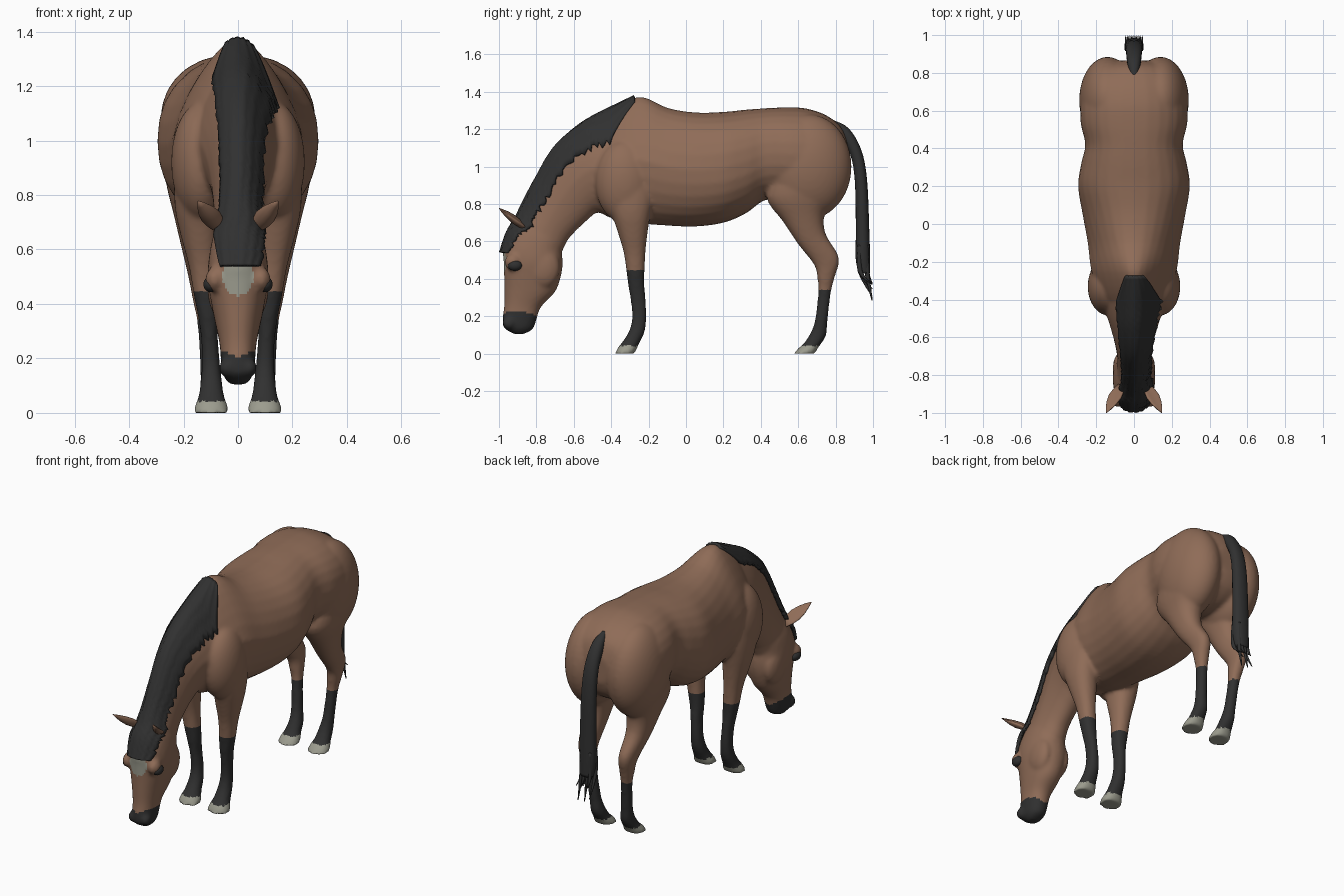
import bpy, bmesh, math, random
from mathutils import Vector, Matrix

if "Cube" in bpy.data.objects:
    bpy.data.objects.remove(bpy.data.objects["Cube"])

random.seed(4)


def material(name, rgb):
    m = bpy.data.materials.new(name)
    m.diffuse_color = (*rgb, 1)
    m.use_nodes = True
    m.node_tree.nodes["Principled BSDF"].inputs["Base Color"].default_value = m.diffuse_color
    return m


BROWN = material("bay_brown", (0.275, 0.15, 0.096))
DARK = material("charcoal_black", (0.03, 0.03, 0.03))
GREY = material("hoof_grey", (0.33, 0.33, 0.27))


# A ring is (y1, z1, y2, z2, half width, centre x, narrowing at point 1)
def full(r):
    return tuple(r) + (0,) * (7 - len(r))


def spline(rings, per):
    """Catmull-Rom interpolation of ring values."""
    R = [full(r) for r in rings]
    out = []
    for i in range(len(R) - 1):
        a, b, c, d = R[max(i - 1, 0)], R[i], R[i + 1], R[min(i + 2, len(R) - 1)]
        for j in range(per):
            t = j / per
            out.append(tuple(0.5 * (2*q + (s-p)*t + (2*p-5*q+4*s-u)*t*t + (3*q-p-3*s+u)*t**3)
                             for p, q, s, u in zip(a, b, c, d)))
    return out + [R[-1]]


def ring_point(r, a, side=1, p=0.9):
    y1, z1, y2, z2, hw, cx, k = r
    c, s = math.cos(a), math.sin(a)
    c2, s2 = math.copysign(abs(c) ** p, c), math.copysign(abs(s) ** p, s)
    return Vector((side * cx + hw * s2 * (1 - k * max(0, c)),
                   (y1 + y2) / 2 + (y1 - y2) / 2 * c2,
                   (z1 + z2) / 2 + (z1 - z2) / 2 * c2))


def loft(bm, rings, side=1, n=28, per=4):
    loops = [[bm.verts.new(ring_point(r, 2 * math.pi * i / n, side)) for i in range(n)]
             for r in spline(rings, per)]
    for A, B in zip(loops, loops[1:]):
        for i in range(n):
            j = (i + 1) % n
            bm.faces.new((A[i], A[j], B[j], B[i]))
    bm.faces.new(loops[0])
    bm.faces.new(loops[-1])


def ball(bm, loc, rad):
    bmesh.ops.create_icosphere(bm, subdivisions=4, radius=1,
                               matrix=Matrix.Translation(loc) @ Matrix.Diagonal((*rad, 1)))


def finish(bm, name, *mats):
    bmesh.ops.recalc_face_normals(bm, faces=bm.faces[:])
    me = bpy.data.meshes.new(name)
    bm.to_mesh(me)
    bm.free()
    for m in mats:
        me.materials.append(m)
    for f in me.polygons:
        f.use_smooth = True
    ob = bpy.data.objects.new(name, me)
    bpy.context.collection.objects.link(ob)
    return ob


# Trunk, neck and head
trunk = [(-.45, 1.20, -.45, .84, .10, 0, .4), (-.40, 1.30, -.40, .75, .17, 0, .5),
         (-.25, 1.375, -.25, .70, .225, 0, .5), (-.10, 1.315, -.10, .685, .245, 0, .25),
         (.05, 1.29, .05, .68, .272, 0, .1), (.20, 1.293, .20, .70, .296),
         (.32, 1.305, .32, .75, .28), (.42, 1.312, .42, .82, .258), (.53, 1.317, .53, .82, .282),
         (.64, 1.312, .64, .80, .282), (.75, 1.275, .75, .82, .25),
         (.83, 1.21, .83, .88, .18), (.865, 1.12, .865, .96, .08)]
neck = [(-.25, 1.37, -.20, .72, .20, 0, .5), (-.42, 1.29, -.38, .72, .17, 0, .5),
        (-.56, 1.21, -.47, .755, .135, 0, .4), (-.695, 1.09, -.52, .72, .108, 0, .35),
        (-.79, .93, -.58, .665, .092, 0, .3), (-.855, .80, -.63, .61, .088, 0, .25),
        (-.895, .72, -.66, .55, .092, 0, .1)]
head = [(-.92, .105, -.87, .105, .03), (-.975, .14, -.82, .13, .053), (-.98, .19, -.80, .18, .062),
        (-.972, .26, -.775, .25, .068), (-.972, .34, -.70, .33, .085), (-.973, .42, -.667, .42, .102),
        (-.975, .49, -.66, .49, .112), (-.977, .56, -.665, .56, .108), (-.94, .65, -.66, .62, .095),
        (-.89, .73, -.70, .68, .07)]
# Legs, from body to sole
front_leg = [(-.46, .98, -.18, .98, .095, .135), (-.43, .84, -.17, .84, .09, .145),
             (-.395, .74, -.19, .74, .082, .148), (-.365, .65, -.205, .65, .07, .14),
             (-.333, .54, -.217, .54, .053, .128), (-.317, .43, -.222, .43, .045, .117),
             (-.308, .36, -.222, .36, .038, .11), (-.295, .28, -.215, .28, .031, .105),
             (-.288, .19, -.212, .19, .033, .10), (-.305, .12, -.222, .115, .039, .098),
             (-.342, .06, -.25, .055, .048, .098), (-.362, .035, -.262, .03, .058, .098),
             (-.38, 0, -.275, 0, .066, .098)]
hind_leg = [(.50, 1.0, .86, 1.0, .12, .155), (.43, .84, .82, .86, .11, .155),
            (.52, .705, .745, .76, .085, .152), (.60, .585, .745, .645, .062, .147),
            (.685, .475, .818, .515, .045, .136), (.703, .40, .795, .41, .038, .126),
            (.707, .33, .775, .33, .031, .118), (.69, .18, .757, .18, .032, .107),
            (.665, .11, .75, .10, .038, .10), (.63, .055, .72, .05, .046, .10),
            (.605, .033, .705, .03, .055, .10), (.575, 0, .69, 0, .063, .10)]

bm = bmesh.new()
for part in (trunk, neck, head):
    loft(bm, part)
for s in (-1, 1):
    loft(bm, front_leg, s)
    loft(bm, hind_leg, s)
    ball(bm, (s * .135, -.33, .92), (.11, .155, .22))    # shoulder
    ball(bm, (s * .14, .655, 1.0), (.15, .23, .28))      # rump
    ball(bm, (s * .065, -.765, .46), (.047, .09, .11))   # cheek
    ball(bm, (s * .04, -.945, .165), (.03, .036, .035))  # nostril
    ball(bm, (s * .085, -.925, .49), (.035, .045, .045)) # brow
raw = finish(bm, "body_parts")

# Fuse the parts into one smooth skin
m = raw.modifiers.new("fuse", 'REMESH')
m.mode = 'VOXEL'
m.voxel_size = .0105
m = raw.modifiers.new("soften", 'SMOOTH')
m.factor = .5
m.iterations = 7
skin = bpy.data.meshes.new_from_object(raw.evaluated_get(bpy.context.evaluated_depsgraph_get()))
bpy.data.objects.remove(raw)
skin.materials.clear()
for mt in (BROWN, DARK, GREY):
    skin.materials.append(mt)
# Stockings, hooves, muzzle and forehead star
for f in skin.polygons:
    x, y, z = f.center
    f.use_smooth = True
    k = 0
    if y < -.6:
        if z < .205 + .02 * min(1, abs(x) / .05) - .25 * max(0, y + .87):
            k = 1
        elif f.normal.y < -.3 and (x / .058) ** 2 + ((z - .50) / .07) ** 2 < 1:
            k = 2
    elif z < .042:
        k = 2
    elif z < (.45 if y < 0 else .345):
        k = 1
    f.material_index = k
bpy.context.collection.objects.link(bpy.data.objects.new("horse_body", skin))

# Eyes
bm = bmesh.new()
for s in (-1, 1):
    ball(bm, (s * .1, -.915, .472), (.027, .038, .029))
finish(bm, "eyes", DARK)

# Ears: flattened leaves with a hollow front
bm = bmesh.new()
for s in (-1, 1):
    base, tip = Vector((s * .065, -.855, .675)), Vector((s * .147, -1.0, .778))
    axis = (tip - base).normalized()
    wide = axis.cross(Vector((-s * .3, -.5, -.8))).normalized()
    thick = axis.cross(wide)
    loops = []
    for t, w in ((0, .022), (.2, .033), (.42, .038), (.65, .03), (.85, .016), (1, .002)):
        loops.append([bm.verts.new(base.lerp(tip, t) + wide * w * math.cos(a)
                                   + thick * w * (.45 * math.sin(a) + .35 * math.cos(a) ** 2 - .2))
                      for a in (i * math.pi / 8 for i in range(16))])
    for A, B in zip(loops, loops[1:]):
        for i in range(16):
            bm.faces.new((A[i], A[(i + 1) % 16], B[(i + 1) % 16], B[i]))
    bm.faces.new(loops[0])
    bm.faces.new(loops[-1])
finish(bm, "ears", BROWN)

# Mane and forelock: a ragged sheet lying on the crest, hanging to the right
bm = bmesh.new()
rows = spline(neck + [(-.94, .645, -.68, .55, .10), (-.977, .54, -.68, .52, .10)], 10)[2:]
prev = None
for i, r in enumerate(rows):
    t = i / (len(rows) - 1)
    left = -48 + random.uniform(-2, 2)
    right = (68 if t < .75 else 68 - (t - .75) * 110) + random.uniform(-5, 5)
    if t < .1:
        left, right = -20 - 280 * t, 25 + 430 * t
    if t > .85:
        left = -48 + (t - .85) * 90
    mid = Vector((0, (r[0] + r[2]) / 2, (r[1] + r[3]) / 2))
    row = []
    for j in range(17):
        p = ring_point(r, math.radians(left + (right - left) * j / 16))
        lift = .013 + .003 * math.sin(j * 2.1 + t * 9)
        row.append(bm.verts.new(p + (p - mid).normalized() * lift))
    if prev:
        for j in range(16):
            bm.faces.new((prev[j], prev[j + 1], row[j + 1], row[j]))
    prev = row
mane = finish(bm, "mane", DARK)
m = mane.modifiers.new("thickness", 'SOLIDIFY')
m.thickness = .018
m.offset = 0

# Tail with loose strands at the end
bm = bmesh.new()
loft(bm, [(.785, 1.25, .80, 1.19, .022), (.87, 1.205, .835, 1.14, .036), (.937, 1.09, .88, 1.06, .042),
          (.968, .93, .903, .92, .046), (.98, .66, .908, .66, .05), (.984, .52, .907, .51, .05),
          (.985, .43, .925, .43, .04)], n=20)
for i in range(9):
    x = -.04 + .01 * i
    y = .93 + .018 * (i * 2 % 4)
    end = .28 + random.uniform(0, .1)
    loft(bm, [(y + .012, .58, y - .012, .58, .009, x), (y + .014, .44, y - .012, .44, .01, x),
              (.998, end, .992, end, .002, x * 1.1)], n=8)
finish(bm, "tail", DARK)
